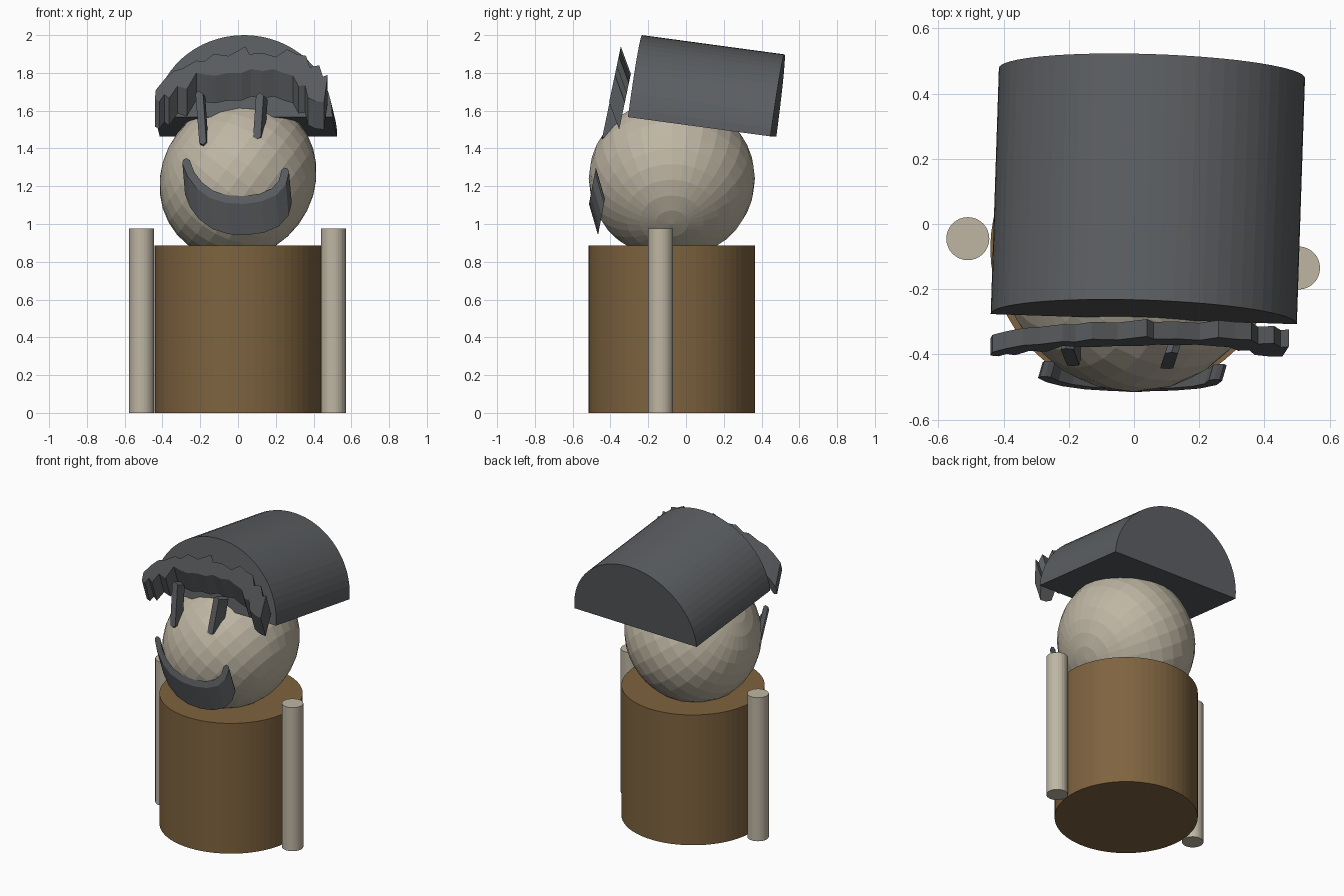
import bpy, bmesh, math
from mathutils import Matrix, Vector

if "Cube" in bpy.data.objects:
    bpy.data.objects.remove(bpy.data.objects["Cube"])


def material(name, rgb):
    m = bpy.data.materials.new(name)
    m.diffuse_color = (*rgb, 1)
    m.use_nodes = True
    m.node_tree.nodes["Principled BSDF"].inputs["Base Color"].default_value = m.diffuse_color
    return m


SKIN = material("skin", (0.52, 0.47, 0.37))
BROWN = material("brown", (0.21, 0.125, 0.05))
DARK = material("dark_grey", (0.105, 0.112, 0.12))


def finish(bm, name, mat):
    bmesh.ops.recalc_face_normals(bm, faces=bm.faces)
    me = bpy.data.meshes.new(name)
    bm.to_mesh(me)
    bm.free()
    me.materials.append(mat)
    ob = bpy.data.objects.new(name, me)
    bpy.context.collection.objects.link(ob)
    return ob


def cylinder(name, x, y, r, h, sides, mat):
    bm = bmesh.new()
    bmesh.ops.create_cone(bm, cap_ends=True, segments=sides, radius1=r, radius2=r,
                          depth=h, matrix=Matrix.Translation((x, y, h / 2)))
    return finish(bm, name, mat)


def ribbon(name, upper, lower, y0, z0, lean, push):
    """Band between two equally long (x, z) edges, on a leaning plane, pushed into a solid."""
    bm = bmesh.new()
    edges = [[bm.verts.new((x, y0 + (z - z0) * lean, z)) for x, z in e] for e in (upper, lower)]
    up, lo = edges
    for i in range(len(up) - 1):
        bm.faces.new((up[i], up[i + 1], lo[i + 1], lo[i]))
    ext = bmesh.ops.extrude_face_region(bm, geom=bm.faces[:], use_keep_orig=True)
    moved = [v for v in ext["geom"] if isinstance(v, bmesh.types.BMVert)]
    bmesh.ops.translate(bm, verts=moved, vec=push)
    return finish(bm, name, DARK)


# Body and arms
cylinder("body", 0, -0.075, 0.441, 0.885, 64, BROWN)
cylinder("left_arm", -0.51, -0.045, 0.066, 0.975, 32, SKIN)
cylinder("right_arm", 0.505, -0.135, 0.066, 0.975, 32, SKIN)

# Head: slightly squashed ball lying on a tilted axis
bm = bmesh.new()
bmesh.ops.create_uvsphere(bm, u_segments=32, v_segments=16, radius=1)
head = finish(bm, "head", SKIN)
head.scale = (0.44, 0.44, 0.402)
head.rotation_euler = (0, math.radians(127), 0)
head.location = (0, -0.075, 1.24)

# Hat: half-round block, tipped backwards
bm = bmesh.new()
n = 32
rim = [bm.verts.new((0.47 * math.cos(math.pi * i / n), 0, 0.438 * math.sin(math.pi * i / n)))
       for i in range(n + 1)]
face = bm.faces.new(rim)
ext = bmesh.ops.extrude_face_region(bm, geom=[face], use_keep_orig=True)
bmesh.ops.translate(bm, verts=[v for v in ext["geom"] if isinstance(v, bmesh.types.BMVert)],
                    vec=(0, 0.762, 0))
hat = finish(bm, "hat", DARK)
hat.rotation_euler = (math.radians(-7.7), 0, math.radians(-1.9))
hat.location = (0.03, -0.292, 1.566)

# Fringe: ragged arched band
fringe_top = [(-0.44, 1.66), (-0.435, 1.71), (-0.39, 1.765), (-0.34, 1.81), (-0.29, 1.825),
              (-0.22, 1.865), (-0.18, 1.86), (-0.13, 1.90), (-0.05, 1.89), (0.04, 1.94),
              (0.06, 1.90), (0.13, 1.905), (0.20, 1.885), (0.26, 1.925), (0.31, 1.90),
              (0.36, 1.89), (0.38, 1.83), (0.43, 1.84), (0.45, 1.78), (0.475, 1.79)]
fringe_low = [(-0.415, 1.65), (-0.39, 1.685), (-0.365, 1.665), (-0.32, 1.73), (-0.27, 1.715),
              (-0.22, 1.80), (-0.17, 1.79), (-0.12, 1.785), (-0.05, 1.80), (0.02, 1.80),
              (0.07, 1.82), (0.13, 1.81), (0.19, 1.82), (0.24, 1.80), (0.29, 1.785),
              (0.32, 1.73), (0.355, 1.735), (0.37, 1.67), (0.41, 1.65), (0.455, 1.645)]
ribbon("fringe", fringe_top, fringe_low, -0.345, 1.94, 0.21, (0, 0.053, -0.145))

# Mouth: smiling stroke with rounded ends
path = [Vector(p) for p in [(-0.275, 1.33), (-0.25, 1.265), (-0.205, 1.205), (-0.14, 1.157),
                            (-0.06, 1.132), (0.03, 1.127), (0.12, 1.14), (0.19, 1.17),
                            (0.235, 1.22), (0.25, 1.28)]]
path.insert(0, path[0] + Vector((-0.006, 0.015)))
path.append(path[-1] + Vector((0.004, 0.016)))
up, low = [], []
for i, p in enumerate(path):
    d = (path[min(i + 1, len(path) - 1)] - path[max(i - 1, 0)]).normalized()
    w = 0.009 if i in (0, len(path) - 1) else 0.021
    up.append(p + Vector((-d.y, d.x)) * w)
    low.append(p - Vector((-d.y, d.x)) * w)
ribbon("mouth", up, low, -0.475, 1.31, 0.19, (0.014, 0.048, -0.165))

# Eyes: narrow upright bars
ribbon("left_eye", [(-0.225, 1.69), (-0.21, 1.705), (-0.185, 1.69)],
       [(-0.205, 1.43), (-0.185, 1.42), (-0.168, 1.435)],
       -0.385, 1.69, 0.19, (0.012, 0.06, -0.02))
ribbon("right_eye", [(0.095, 1.68), (0.115, 1.695), (0.135, 1.68)],
       [(0.08, 1.46), (0.10, 1.45), (0.12, 1.46)],
       -0.395, 1.69, 0.21, (0.022, 0.07, -0.02))
